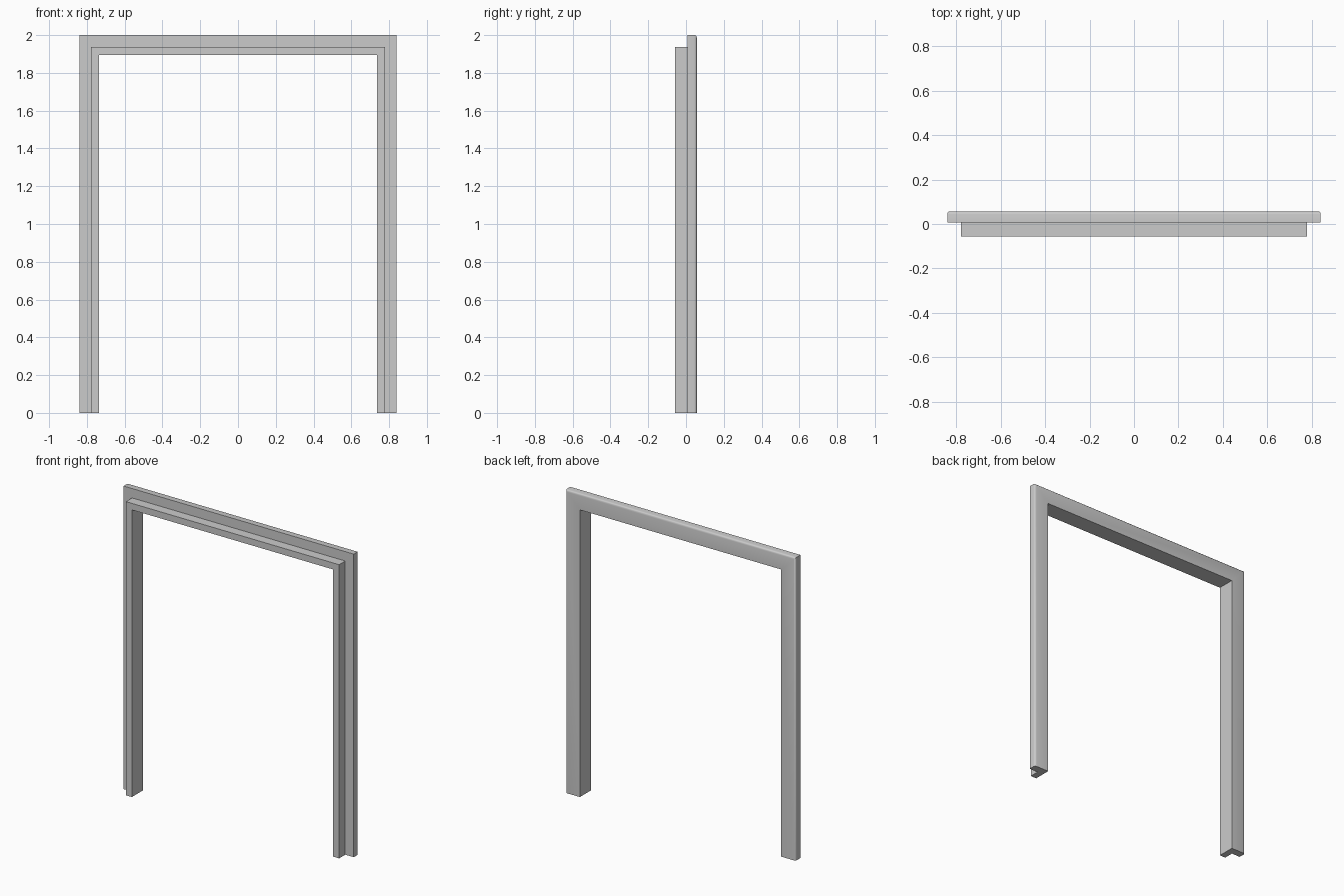
import bpy, bmesh, math

if "Cube" in bpy.data.objects:
    bpy.data.objects.remove(bpy.data.objects["Cube"])

HALF_W, HEIGHT = 0.84, 2.0
FRONT, STEP, BACK = -0.057, 0.007, 0.057
JAMB_IN, INNER, R = 0.062, 0.105, 0.013

# L-shaped section: (distance in from the outer edge, y), rounded back outer corner
profile = [(INNER, BACK), (INNER, FRONT), (JAMB_IN, FRONT), (JAMB_IN, STEP), (0, STEP)]
for i in range(4):
    a = math.radians(30 * i)
    profile.append((R - R * math.cos(a), BACK - R + R * math.sin(a)))


# Sweep a section up, across and down with mitred corners
def sweep_frame(name, section):
    bm = bmesh.new()
    rings = []
    for side, top in ((-1, 0), (-1, 1), (1, 1), (1, 0)):
        rings.append([bm.verts.new((side * (HALF_W - d), y, (HEIGHT - d) * top))
                      for d, y in section])
    n = len(section)
    for a, b in zip(rings, rings[1:]):
        for i in range(n):
            j = (i + 1) % n
            bm.faces.new((a[i], a[j], b[j], b[i]))
    # Feet
    bm.faces.new(rings[0])
    bm.faces.new(rings[-1][::-1])
    bmesh.ops.recalc_face_normals(bm, faces=bm.faces)
    mesh = bpy.data.meshes.new(name)
    bm.to_mesh(mesh)
    bm.free()
    obj = bpy.data.objects.new(name, mesh)
    bpy.context.collection.objects.link(obj)
    return obj


# Door frame: jamb and casing in one moulding
frame = sweep_frame("door_frame", profile)
bpy.context.view_layer.objects.active = frame
frame.select_set(True)
bpy.ops.object.shade_smooth_by_angle(angle=math.radians(35))
